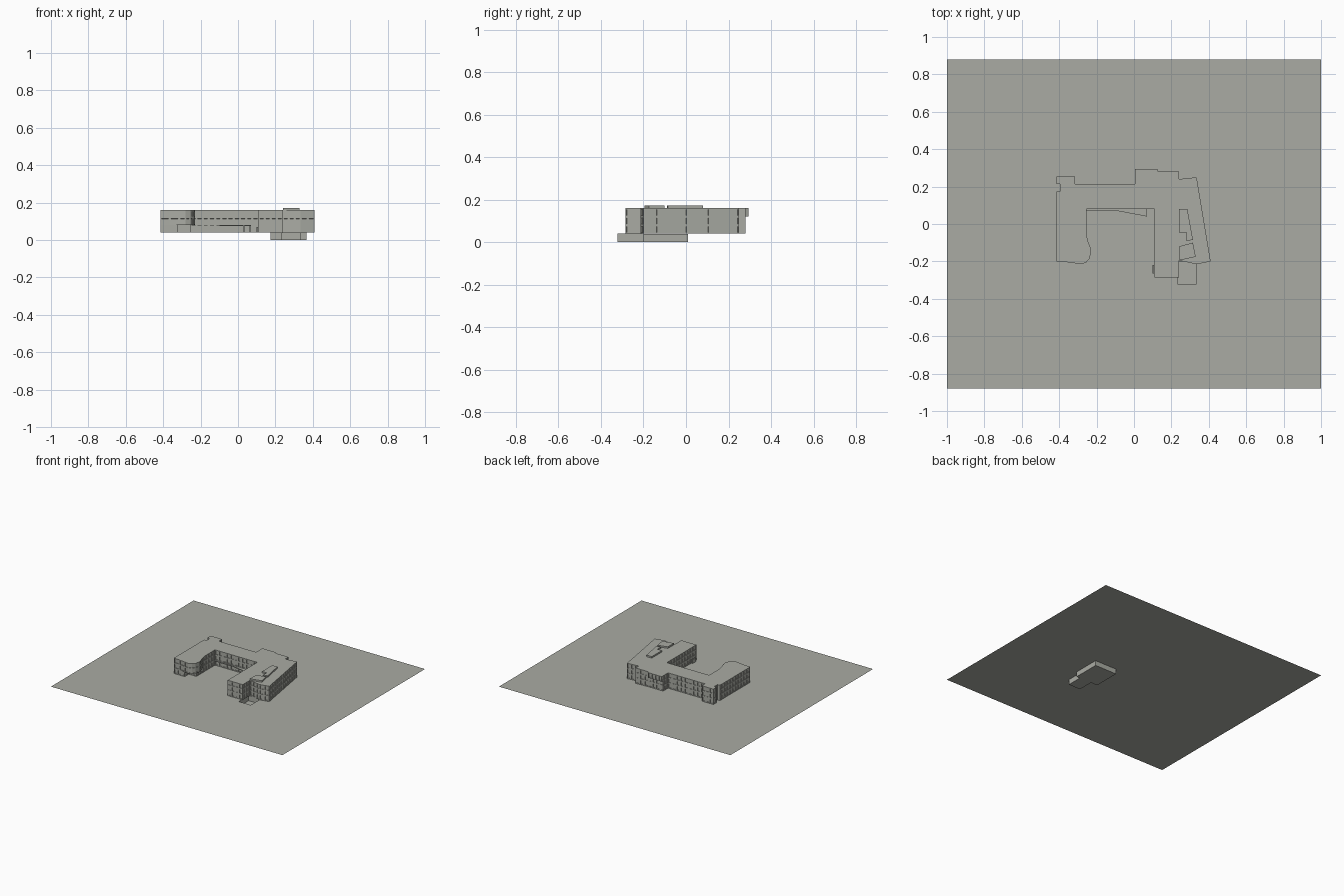
import bpy, bmesh, math
from mathutils import Vector

cube = bpy.data.objects.get("Cube")
if cube:
    bpy.data.objects.remove(cube, do_unlink=True)

# One flat warm grey for everything
stone = bpy.data.materials.new("warm_grey")
stone.use_nodes = True
colour = (0.40, 0.41, 0.37, 1)
stone.diffuse_color = colour
stone.node_tree.nodes["Principled BSDF"].inputs["Base Color"].default_value = colour

GROUND, STOREY = 0.04, 0.04
ROOF = GROUND + 3 * STOREY
BAY = 0.034


def finish(name, bm, fix_normals=True):
    if fix_normals:
        bmesh.ops.recalc_face_normals(bm, faces=bm.faces)
    mesh = bpy.data.meshes.new(name)
    bm.to_mesh(mesh)
    bm.free()
    mesh.materials.append(stone)
    obj = bpy.data.objects.new(name, mesh)
    bpy.context.collection.objects.link(obj)
    return obj


def split_walls(outline):
    """Divide every wall into window bays of about equal width."""
    points = []
    for a, b in zip(outline, outline[1:] + outline[:1]):
        a, b = Vector(a), Vector(b)
        count = max(1, round((b - a).length / BAY))
        points += [a.lerp(b, i / count) for i in range(count)]
    return points


def prism(name, outline, bottom, top, windows=False, open_top=False):
    points = split_walls(outline) if windows else outline
    bm = bmesh.new()
    low = [bm.verts.new((p[0], p[1], bottom)) for p in points]
    high = [bm.verts.new((p[0], p[1], top)) for p in points]
    bm.faces.new(low)
    if not open_top:
        bm.faces.new(high)
    walls = []
    for i in range(len(points)):
        j = (i + 1) % len(points)
        walls.append(bm.faces.new((low[i], low[j], high[j], high[i])))
    bmesh.ops.recalc_face_normals(bm, faces=bm.faces)
    if windows:
        # Shallow recessed window in each bay that is wide enough
        bays = [f for f in walls if f.calc_area() > 0.025 * STOREY]
        bmesh.ops.inset_individual(bm, faces=bays, thickness=0.009, depth=0)
        bmesh.ops.inset_individual(bm, faces=bays, thickness=0.0001, depth=-0.004)
    return finish(name, bm, False)


def rect(x0, x1, y0, y1):
    return [(x0, y0), (x1, y0), (x1, y1), (x0, y1)]


# Outline pieces, clockwise from the north-west corner
north_west = [(-.415, .255), (-.315, .255), (-.315, .215), (.005, .215)]
east_side = [(.24, .28), (.24, .24), (.335, .25), (.41, -.2), (.335, -.215),
             (.24, -.195), (.24, -.285), (.11, -.285), (.11, .08), (-.255, .08)]
west_side = [(-.415, -.2), (-.415, .175), (-.395, .175), (-.395, .215), (-.415, .215)]
rear_bay = [(.005, .275), (.13, .275)]
rear_overhang = [(.005, .293), (.125, .293), (.13, .28)]
curved_end = [(-.255, -.05), (-.247, -.09), (-.233, -.125), (-.23, -.155), (-.238, -.185),
              (-.255, -.205), (-.28, -.215), (-.315, -.21), (-.365, -.203)]
recessed_end = [(-.255, -.15), (-.32, -.15), (-.32, -.2)]

# Three storeys: the curved end and the rear bay hang over the floors below
storeys = [("ground_floor", rear_bay, recessed_end),
           ("middle_floor", rear_bay, curved_end),
           ("top_floor", rear_overhang, curved_end)]
for level, (name, rear, end) in enumerate(storeys):
    base = GROUND + level * STOREY
    prism(name, north_west + rear + east_side + end + west_side,
          base, base + STOREY, windows=True)

# Raised roof blocks on the east wing
prism("roof_block_north", [(.24, .08), (.285, .08), (.315, -.085), (.28, -.09),
                           (.28, -.045), (.24, -.045)], ROOF, ROOF + 0.012)
prism("roof_block_south", [(.24, -.12), (.315, -.1), (.33, -.175), (.24, -.195)],
      ROOF, ROOF + 0.012)

# Courtyard canopy on slim posts, and a step beside the east wing
canopy_z = GROUND + STOREY
prism("courtyard_canopy", [(-.255, .08), (-.255, .072), (-.1, .072), (.07, .04), (.07, .08)],
      canopy_z - 0.006, canopy_z)
for i, x in enumerate((.03, .062)):
    prism(f"canopy_post_{i}", rect(x - .004, x + .004, .05, .06), GROUND, canopy_z - 0.006)
prism("entrance_step", rect(.098, .106, -.265, -.22), GROUND, canopy_z - 0.01)

# Basement and the open sunken yard in front of it
yard = rect(.232, .335, -.322, -.2)
prism("basement", rect(.175, .365, -.2, .01), 0, GROUND - 0.001)
prism("sunken_yard", yard, 0, GROUND, open_top=True)

# Ground sheet with a hole over the yard
bm = bmesh.new()
for loop in (rect(-1, 1, -.88, .88), yard):
    verts = [bm.verts.new((x, y, GROUND)) for x, y in loop]
    for a, b in zip(verts, verts[1:] + verts[:1]):
        bm.edges.new((a, b))
bmesh.ops.triangle_fill(bm, use_beauty=True, edges=bm.edges[:], normal=(0, 0, 1))
finish("ground", bm, False)
